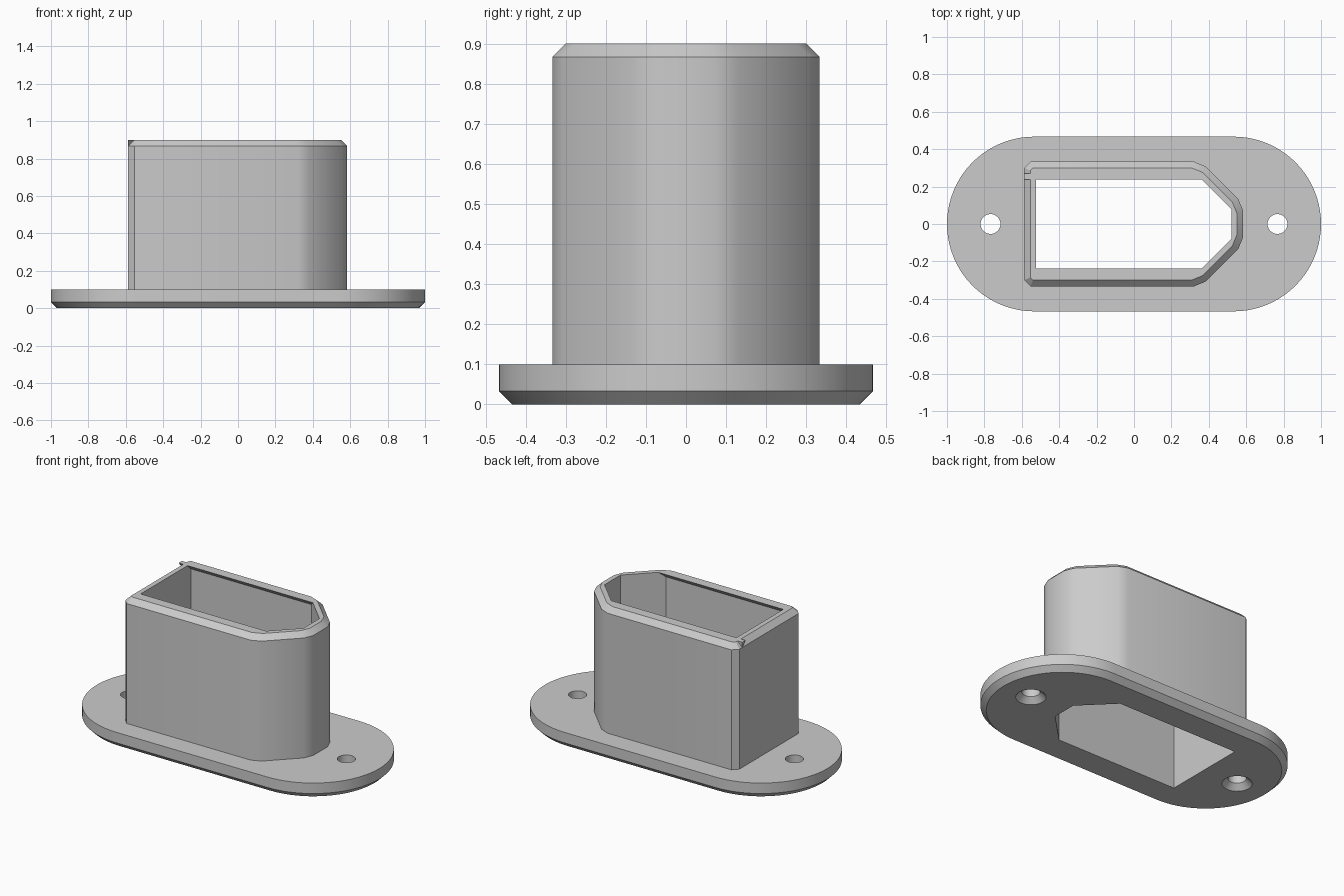
import bpy, bmesh, math

if "Cube" in bpy.data.objects:
    bpy.data.objects.remove(bpy.data.objects["Cube"])

grey = bpy.data.materials.new("plain grey")
grey.diffuse_color = (0.6, 0.6, 0.6, 1)
grey.use_nodes = True
grey.node_tree.nodes["Principled BSDF"].inputs["Base Color"].default_value = grey.diffuse_color


def loft(name, rings):
    """Solid through a stack of (outline, z) rings with equal point counts."""
    bm = bmesh.new()
    loops = [[bm.verts.new((x, y, z)) for x, y in pts] for pts, z in rings]
    n = len(loops[0])
    for a, b in zip(loops, loops[1:]):
        for i in range(n):
            j = (i + 1) % n
            bm.faces.new((a[i], a[j], b[j], b[i]))
    bm.faces.new(loops[0][::-1])
    bm.faces.new(loops[-1])
    bmesh.ops.recalc_face_normals(bm, faces=bm.faces[:])
    me = bpy.data.meshes.new(name)
    bm.to_mesh(me)
    bm.free()
    me.materials.append(grey)
    ob = bpy.data.objects.new(name, me)
    bpy.context.collection.objects.link(ob)
    return ob


def arc(cx, r, a0, a1, n):
    return [(cx + r * math.cos(a0 + (a1 - a0) * i / n),
             r * math.sin(a0 + (a1 - a0) * i / n)) for i in range(n + 1)]


def stadium(inset):
    r, h = 0.467 - inset, math.pi / 2
    return arc(0.533, r, -h, h, 40) + arc(-0.533, r, h, 3 * h, 40)


def circle(cx, r):
    return arc(cx, r, 0, 2 * math.pi, 40)[:-1]


def mirrored(half):
    """Lower half outline, left to right, closed by its mirror image."""
    return [(x, -y) for x, y in half] + half[::-1]


def sleeve(d):
    """Outer sleeve outline with bevelled corners, inset by d."""
    xl, xr, hw, s = -0.587 + d, 0.583 - d, 0.333 - d, 0.69 - 1.414 * d
    c, k = 0.033 - 0.586 * d, 0.035
    x1, y2, e = s - hw, s - xr, k * 0.707
    return mirrored([(xl, hw - c), (xl + c, hw), (x1 - k, hw), (x1 + e, hw - e),
                     (xr - e, y2 + e), (xr, y2 - k)])


def opening(hw):
    """Inner opening outline of half width hw."""
    return mirrored([(-0.523, hw), (0.6 - hw, hw), (0.52, 0.08)])


def cut(ob, cutters):
    for c in cutters:
        m = ob.modifiers.new("cut", 'BOOLEAN')
        m.object, m.operation, m.solver = c, 'DIFFERENCE', 'EXACT'
    dg = bpy.context.evaluated_depsgraph_get()
    me = bpy.data.meshes.new_from_object(ob.evaluated_get(dg))
    ob.modifiers.clear()
    ob.data = me


# Flange plate with chamfered underside, and the sleeve with chamfered rim
flange = loft("flange", [(stadium(0.033), 0), (stadium(0), 0.033), (stadium(0), 0.1)])
tube = loft("sleeve", [(sleeve(0), 0.1), (sleeve(0), 0.867), (sleeve(0.033), 0.9)])

# Through opening, narrowed by sloped lips at the rim, and countersunk screw holes
core = loft("opening_cutter", [(opening(0.27), -0.2), (opening(0.27), 0.867),
                               (opening(0.237), 0.9), (opening(0.237), 1.2)])
holes = [loft("hole_cutter", [(circle(x, 0.107), -0.02), (circle(x, 0.053), 0.034),
                              (circle(x, 0.053), 0.2)]) for x in (-0.767, 0.767)]
cut(flange, [core] + holes)
cut(tube, [core])
for c in [core] + holes:
    bpy.data.objects.remove(c)

# Wedge-shaped end of the lip on the left rim
low = [(-0.587, 0.268), (-0.55, 0.268), (-0.55, 0.27), (-0.587, 0.27)]
top = [(-0.587, 0.237), (-0.55, 0.237), (-0.55, 0.27), (-0.587, 0.27)]
loft("rim_tab", [(low, 0.867), (top, 0.9)])

# Smooth curved walls, keep edges crisp
for ob in bpy.context.collection.objects:
    ob.select_set(True)
bpy.context.view_layer.objects.active = flange
bpy.ops.object.shade_smooth_by_angle(angle=math.radians(25))
